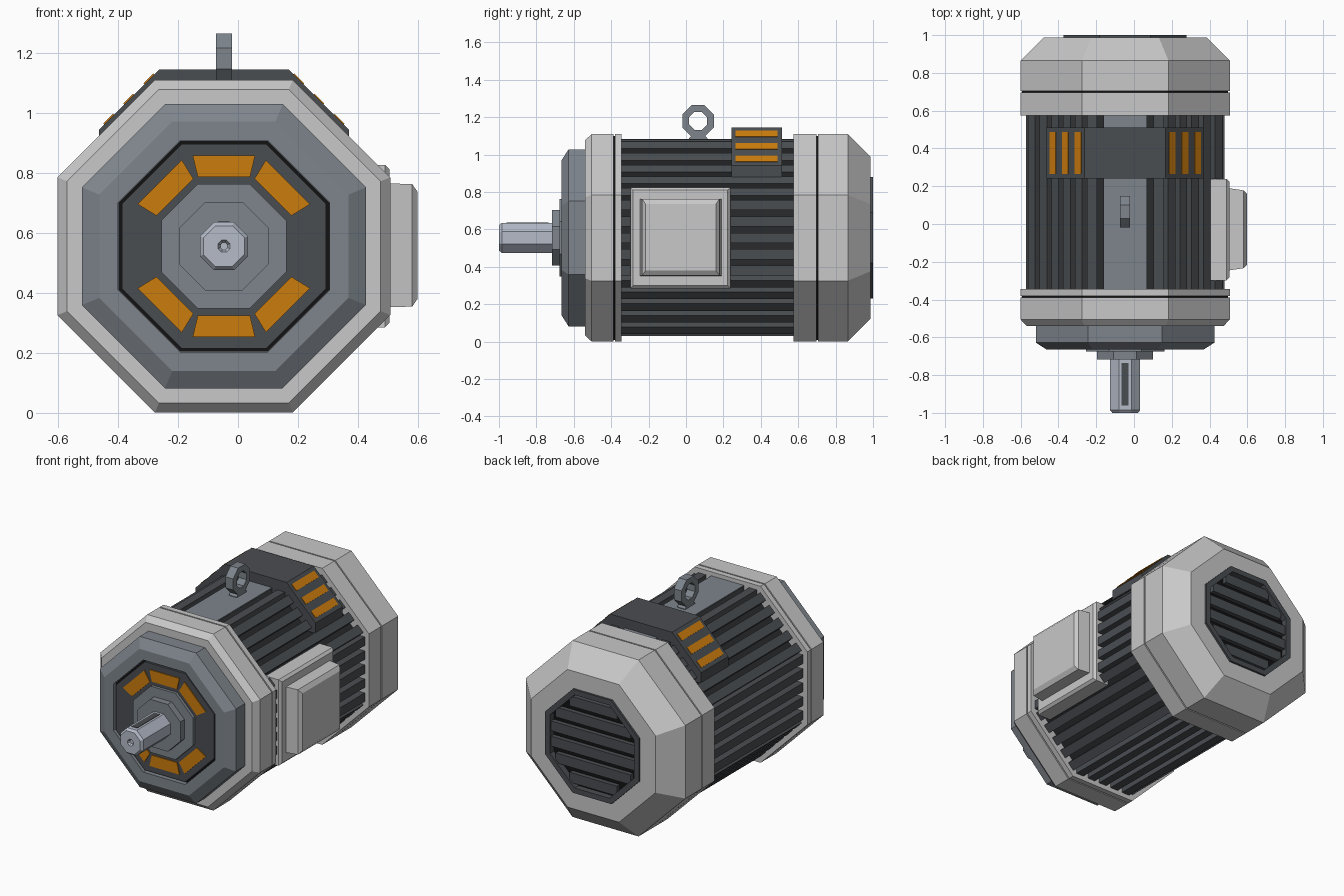
import bpy, bmesh, math
from mathutils import Matrix, Vector

if "Cube" in bpy.data.objects:
    bpy.data.objects.remove(bpy.data.objects["Cube"])

AXIS = Vector((-0.047, 0, 0.555))      # motor axis, runs along y
T = math.tan(math.pi / 8)              # octagon half-side over apothem


def material(name, r, g, b):
    m = bpy.data.materials.new(name)
    m.use_nodes = True
    m.diffuse_color = (r, g, b, 1)
    m.node_tree.nodes["Principled BSDF"].inputs["Base Color"].default_value = (r, g, b, 1)
    return m


LIGHT = material("light grey paint", 0.58, 0.58, 0.58)
STEEL = material("blue grey metal", 0.21, 0.235, 0.265)
DARK = material("dark grey metal", 0.068, 0.075, 0.083)
DEEP = material("fin gap grey", 0.022, 0.024, 0.026)
BLACK = material("black recess", 0.006, 0.006, 0.007)
ORANGE = material("orange vent", 0.60, 0.20, 0.004)
BRIGHT = material("bright shaft steel", 0.46, 0.50, 0.58)


def loft(bm, rings, closed=False):
    """Skin a row of equal rings of points; cap the ends unless closed."""
    vs = [[bm.verts.new(p) for p in ring] for ring in rings]
    pairs = list(zip(vs, vs[1:]))
    if closed:
        pairs.append((vs[-1], vs[0]))
    else:
        bm.faces.new(vs[0])
        bm.faces.new(vs[-1])
    for a, b in pairs:
        for i in range(len(a)):
            j = (i + 1) % len(a)
            bm.faces.new((a[i], a[j], b[j], b[i]))


def finish(name, bm, mat):
    bmesh.ops.recalc_face_normals(bm, faces=bm.faces)
    mesh = bpy.data.meshes.new(name)
    bm.to_mesh(mesh)
    bm.free()
    mesh.materials.append(mat)
    ob = bpy.data.objects.new(name, mesh)
    bpy.context.collection.objects.link(ob)
    return ob


def octagon(a):
    return [(a / math.cos(math.pi / 8) * math.cos(math.radians(22.5 + 45 * i)),
             a / math.cos(math.pi / 8) * math.sin(math.radians(22.5 + 45 * i))) for i in range(8)]


def turned(name, profile, mat, closed=False):
    """Eight-sided lathe from (y, apothem) pairs."""
    bm = bmesh.new()
    loft(bm, [[AXIS + Vector((x, y, z)) for x, z in octagon(a)] for y, a in profile], closed)
    return finish(name, bm, mat)


def prisms(name, items, mat):
    """Outlines in (x, z) about the axis, turned by an angle and extruded in y."""
    bm = bmesh.new()
    for pts, y0, y1, angle in items:
        rot = Matrix.Rotation(math.radians(angle), 3, 'Y')
        loft(bm, [[AXIS + rot @ Vector((x, y, z)) for x, z in pts] for y in (y0, y1)])
    return finish(name, bm, mat)


def rect(x0, x1, z0, z1):
    return [(x0, z0), (x1, z0), (x1, z1), (x0, z1)]


def side_stack(name, levels, mat):
    """Rectangles (x, y centre, half y, z centre, half z) skinned along x."""
    bm = bmesh.new()
    loft(bm, [[(x, cy + sy * hy, cz + sz * hz) for sy, sz in ((-1, -1), (1, -1), (1, 1), (-1, 1))]
              for x, cy, hy, cz, hz in levels])
    return finish(name, bm, mat)


# Finned body
turned("body_core", [(-0.40, 0.482), (0.62, 0.482)], DEEP)
PITCH = 0.088
prisms("cooling_fins",
       [(rect(u * PITCH - 0.027, u * PITCH + 0.027, 0.47, 0.525), -0.36, 0.59, 45 * k)
        for k in range(8) for u in range(-2, 3)], DARK)
prisms("top_pad", [(rect(-0.113, 0.113, 0.46, 0.529), -0.36, 0.59, 0)], STEEL)

# Front and rear light rings with dark seams
turned("front_ring", [(-0.54, 0.46), (-0.54, 0.522), (-0.505, 0.554), (-0.388, 0.554),
                      (-0.388, 0.54), (-0.380, 0.54), (-0.380, 0.554), (-0.345, 0.554),
                      (-0.345, 0.47)], LIGHT)
turned("front_seam", [(-0.388, 0.545), (-0.380, 0.545)], BLACK)
turned("rear_shroud", [(0.575, 0.47), (0.575, 0.554), (0.697, 0.554), (0.697, 0.54),
                       (0.705, 0.54), (0.705, 0.554), (0.865, 0.554), (0.987, 0.432),
                       (0.987, 0.315), (0.955, 0.315)], LIGHT)
turned("rear_seam", [(0.697, 0.545), (0.705, 0.545)], BLACK)

# Rear grille
turned("grille_frame", [(0.95, 0.325), (1.0, 0.325), (1.0, 0.292), (0.95, 0.292)], DARK, True)
turned("grille_backing", [(0.945, 0.31), (0.96, 0.31)], BLACK)
slats = []
for i in range(6):
    z = (i - 2.5) * 0.096
    w = min(0.3, 0.3 * (1 + T) - abs(z) - 0.02)
    slats.append((rect(-w, w, z - 0.031, z + 0.031), 0.955, 0.988, 0))
prisms("grille_slats", slats, DARK)

# Front bell with recessed vent plate
turned("front_bell", [(-0.52, 0.473), (-0.628, 0.473), (-0.665, 0.415), (-0.665, 0.352),
                      (-0.635, 0.352)], STEEL)
turned("vent_recess", [(-0.63, 0.351), (-0.638, 0.351)], BLACK)
turned("vent_plate", [(-0.63, 0.34), (-0.658, 0.34)], DARK)
vent = [(-0.087, 0.231), (0.087, 0.231), (0.104, 0.302), (-0.104, 0.302)]
prisms("front_vents", [(vent, -0.664, -0.656, a) for a in (0, 45, 135, 180, 225, 315)], ORANGE)

# Hub and keyed shaft
turned("hub", [(-0.63, 0.208), (-0.676, 0.208), (-0.676, 0.148), (-0.717, 0.148),
               (-0.717, 0.09)], STEEL)
turned("shaft", [(-0.70, 0.08), (-0.985, 0.08), (-1.0, 0.068), (-1.0, 0.02), (-0.985, 0.012)], BRIGHT)
prisms("shaft_keyway", [(rect(-0.019, 0.019, 0.076, 0.083), -0.96, -0.735, 0)], DARK)

# Saddle cover with side slots
saddle = [(0.416, 0.322), (0.416, 0.388), (0.215, 0.589)]
saddle += [(-x, z) for x, z in reversed(saddle)]
prisms("saddle_cover", [(saddle, 0.242, 0.512, 0)], DARK)
reach = (0.215 + 0.589) / math.sqrt(2)
mid = (0.589 - 0.215) / math.sqrt(2)
slots = []
for s in (-1, 1):
    for k in range(3):
        u = -s * (mid - 0.047 - k * 0.095)
        slots.append((rect(u - 0.023, u + 0.023, reach - 0.004, reach + 0.004), 0.265, 0.488, 45 * s))
prisms("saddle_slots", slots, ORANGE)

# Terminal box on the left side
side_stack("terminal_box_base", [(0.40, -0.03, 0.268, 0.555, 0.27), (0.49, -0.03, 0.268, 0.555, 0.27),
                                 (0.505, -0.03, 0.253, 0.555, 0.255)], LIGHT)
side_stack("terminal_box_lid", [(0.50, -0.028, 0.218, 0.558, 0.206), (0.58, -0.028, 0.206, 0.558, 0.204),
                                (0.598, -0.028, 0.188, 0.558, 0.178)], LIGHT)

# Lifting eye and its foot
bm = bmesh.new()
eye = Vector((AXIS.x, 0.065, 1.18))
loft(bm, [[eye + Vector((dx, y, z)) for y, z in octagon(a)]
          for dx, a in ((-0.027, 0.084), (0.027, 0.084), (0.027, 0.048), (-0.027, 0.048))], True)
finish("lifting_eye", bm, STEEL)
bm = bmesh.new()
loft(bm, [[(AXIS.x + sx * 0.027, eye.y + sy * h, z) for sx, sy in ((-1, -1), (1, -1), (1, 1), (-1, 1))]
          for z, h in ((1.07, 0.05), (1.088, 0.05), (1.105, 0.03))])
finish("lifting_eye_foot", bm, STEEL)
